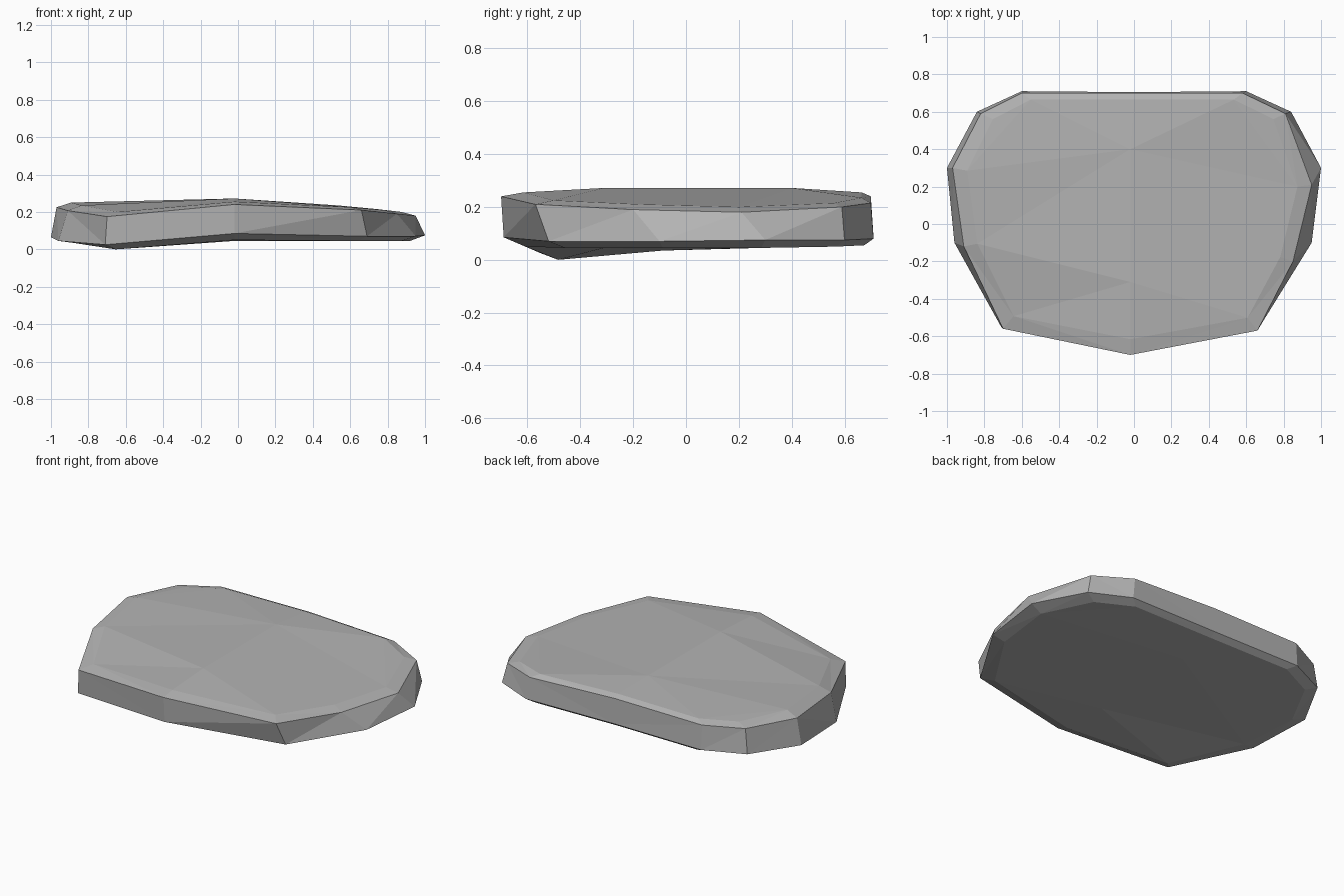
import bpy
import bmesh

default_cube = bpy.data.objects.get("Cube")
if default_cube:
    bpy.data.objects.remove(default_cube, do_unlink=True)

# Rim corners, clockwise from the back right-hand corner:
# x, y, height of the rim, height of the bevelled inner edge
TOP_RIM = [
    (-.6, .7, .235, .25), (0, .7, .24, .255), (.58, .7, .215, .235),
    (.81, .59, .2, .215), (.95, .21, .18, .2), (.85, -.2, .19, .21),
    (.66, -.57, .21, .225), (-.02, -.7, .24, .255), (-.7, -.56, .175, .2),
    (-.91, -.12, .207, .235), (-.97, .3, .225, .25), (-.82, .59, .23, .245),
]
BOTTOM_RIM = [
    (-.6, .71, .085, .06), (0, .705, .085, .06), (.6, .71, .08, .055),
    (.84, .6, .075, .05), (1, .3, .075, .045), (.95, -.1, .07, .045),
    (.69, -.52, .07, .045), (-.02, -.69, .085, .05), (-.71, -.55, .025, 0),
    (-.96, -.1, .045, .035), (-1, .3, .065, .045), (-.84, .6, .08, .055),
]


def add_rim(bm, rim):
    """Outer ring of corners."""
    return [bm.verts.new((x, y, z)) for x, y, z, inner_z in rim]


def add_inner_edge(bm, rim):
    """Inset ring that forms the bevel around a broad face."""
    return [bm.verts.new((x * .92, y * (.95 if y > 0 else .88), inner_z))
            for x, y, z, inner_z in rim]


def bridge(bm, lower, upper):
    """Join two rings of corners with a band of quads."""
    count = len(lower)
    for i in range(count):
        j = (i + 1) % count
        bm.faces.new((lower[i], lower[j], upper[j], upper[i]))


def cap(bm, ring, back_z, front_z):
    """Fill a broad face with facets around two points on the centre line."""
    back = bm.verts.new((-.02, .4, back_z))
    front = bm.verts.new((-.02, -.31, front_z))
    r = ring
    facets = [
        (r[10], r[11], r[0], r[1], back), (back, r[1], r[2], r[3], r[4]),
        (r[9], r[10], back, front), (front, back, r[4], r[5]),
        (r[8], r[9], front, r[7]), (r[7], front, r[5], r[6]),
    ]
    for facet in facets:
        bm.faces.new(facet)


# Stone material
stone = bpy.data.materials.new("stone grey")
stone.use_nodes = True
grey = (.45, .45, .45, 1)
stone.diffuse_color = grey
stone.node_tree.nodes["Principled BSDF"].inputs["Base Color"].default_value = grey

# Flat faceted stone slab, built as stacked rings from the underside up
bm = bmesh.new()
bottom_inner = add_inner_edge(bm, BOTTOM_RIM)
bottom_outer = add_rim(bm, BOTTOM_RIM)
top_outer = add_rim(bm, TOP_RIM)
top_inner = add_inner_edge(bm, TOP_RIM)
bridge(bm, bottom_inner, bottom_outer)
bridge(bm, bottom_outer, top_outer)
bridge(bm, top_outer, top_inner)
cap(bm, top_inner, .272, .272)
cap(bm, bottom_inner, .05, .045)
bmesh.ops.triangulate(bm, faces=bm.faces[:])
bmesh.ops.recalc_face_normals(bm, faces=bm.faces[:])

mesh = bpy.data.meshes.new("stone_slab")
bm.to_mesh(mesh)
bm.free()
mesh.materials.append(stone)
slab = bpy.data.objects.new("stone_slab", mesh)
bpy.context.scene.collection.objects.link(slab)
